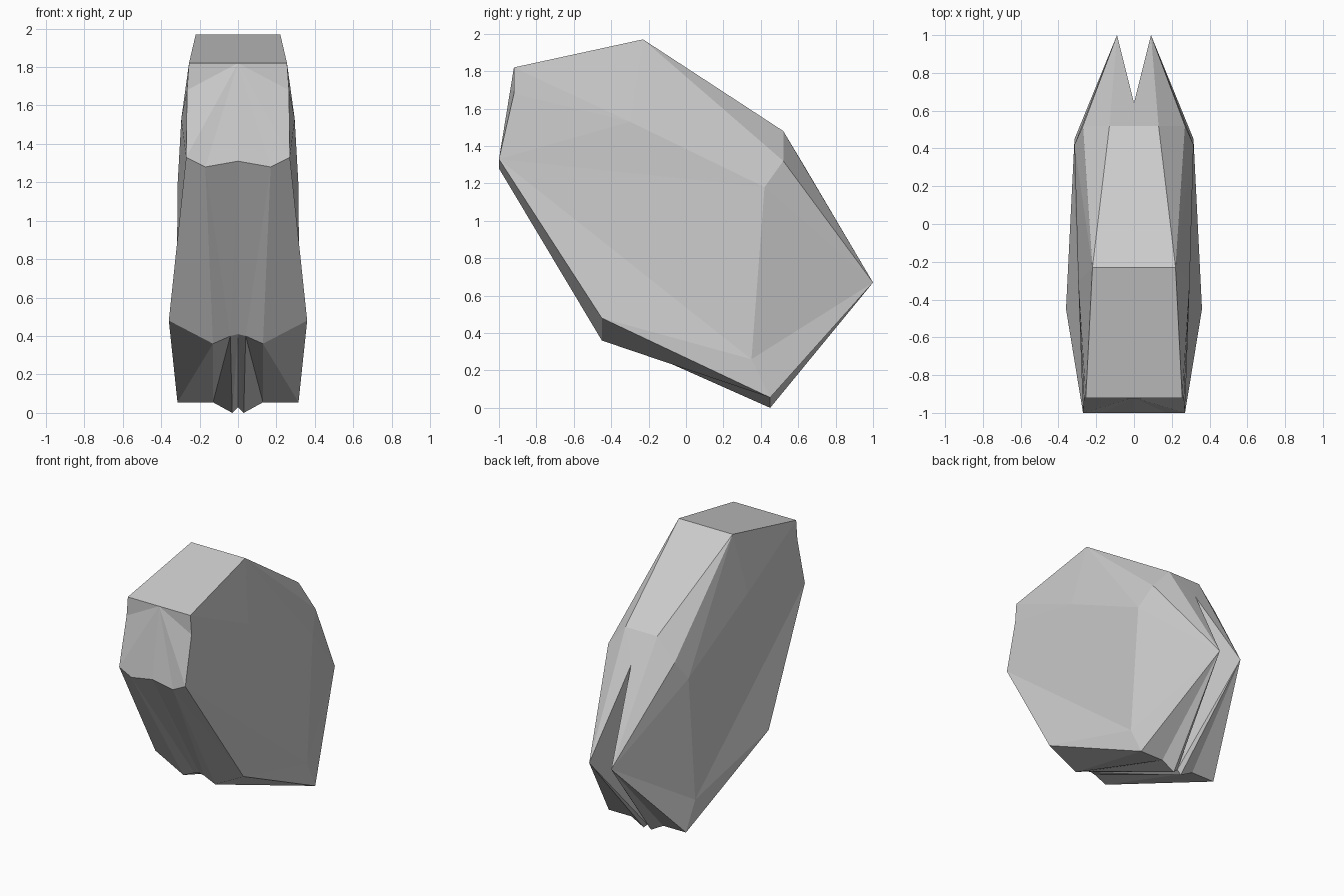
import bpy
import bmesh

cube = bpy.data.objects.get("Cube")
if cube:
    bpy.data.objects.remove(cube, do_unlink=True)


def make_material(name, value):
    mat = bpy.data.materials.new(name)
    mat.use_nodes = True
    colour = (value, value, value, 1)
    mat.diffuse_color = colour
    mat.node_tree.nodes["Principled BSDF"].inputs["Base Color"].default_value = colour
    return mat


grey = make_material("plain grey", 0.6)

# Corner points of the left half, named by where they sit
corner = {
    # roof
    "brow_mid": (0, -.92, 1.82), "brow": (.255, -.92, 1.82), "temple": (.265, -.92, 1.68),
    "crown_mid": (0, -.23, 1.97), "crown": (.22, -.23, 1.97),
    "nape_mid": (0, .52, 1.48), "nape": (.13, .52, 1.48),
    # flank
    "shoulder": (.27, .52, 1.32), "hip": (.315, .42, 1.18),
    "haunch": (.32, .35, .26), "flank": (.295, -.3, 1.53),
    # rear fork
    "notch": (0, .64, 1.28), "tip": (.09, 1, .67),
    # nose and chin
    "nose_mid": (0, -1, 1.31), "nose_in": (.17, -1, 1.28), "nose": (.27, -1, 1.33),
    "chin_mid": (0, -.45, .41), "chin_slot": (.04, -.45, .4),
    "chin_in": (.13, -.45, .36), "chin": (.36, -.45, .48),
    # heel
    "heel_mid": (0, .45, .03), "heel_slot": (.03, .45, 0),
    "heel_in": (.13, .45, .055), "heel": (.315, .45, .055),
}

panels = [
    # roof and front face
    "brow_mid brow crown crown_mid",
    "crown_mid crown nape nape_mid",
    "crown shoulder nape",
    "brow_mid nose_mid nose_in",
    "brow_mid nose_in nose",
    "brow_mid nose temple",
    "brow_mid temple brow",
    # side
    "brow flank crown", "brow temple flank", "temple nose flank",
    "crown flank hip", "crown hip shoulder",
    "flank nose hip", "nose haunch hip", "nose chin haunch",
    "chin heel haunch", "hip haunch tip", "haunch heel tip", "shoulder hip tip",
    # split rear
    "nape_mid nape notch", "nape tip notch", "nape shoulder tip",
    "notch tip heel_mid", "tip heel_slot heel_mid",
    "tip heel_in heel_slot", "tip heel heel_in",
    # sloping front below the nose
    "nose_mid chin_mid chin_slot", "nose_mid chin_slot nose_in",
    "nose_in chin_slot chin_in", "nose_in chin_in chin", "nose_in chin nose",
    # underside with its central slot
    "chin chin_in heel", "chin_in heel_in heel",
    "chin_in chin_slot heel_in", "chin_slot heel_slot heel_in",
    "chin_slot chin_mid heel_slot", "chin_mid heel_mid heel_slot",
]

bm = bmesh.new()
vert = {name: bm.verts.new(co) for name, co in corner.items()}
for panel in panels:
    bm.faces.new([vert[name] for name in panel.split()])

# Mirror to the right half and weld the centre line
half = bm.verts[:] + bm.edges[:] + bm.faces[:]
bmesh.ops.mirror(bm, geom=half, axis="X", merge_dist=0.001)
bmesh.ops.remove_doubles(bm, verts=bm.verts[:], dist=0.001)
bmesh.ops.recalc_face_normals(bm, faces=bm.faces[:])

mesh = bpy.data.meshes.new("faceted_body")
bm.to_mesh(mesh)
bm.free()
mesh.materials.append(grey)
body = bpy.data.objects.new("faceted_body", mesh)
bpy.context.collection.objects.link(body)
